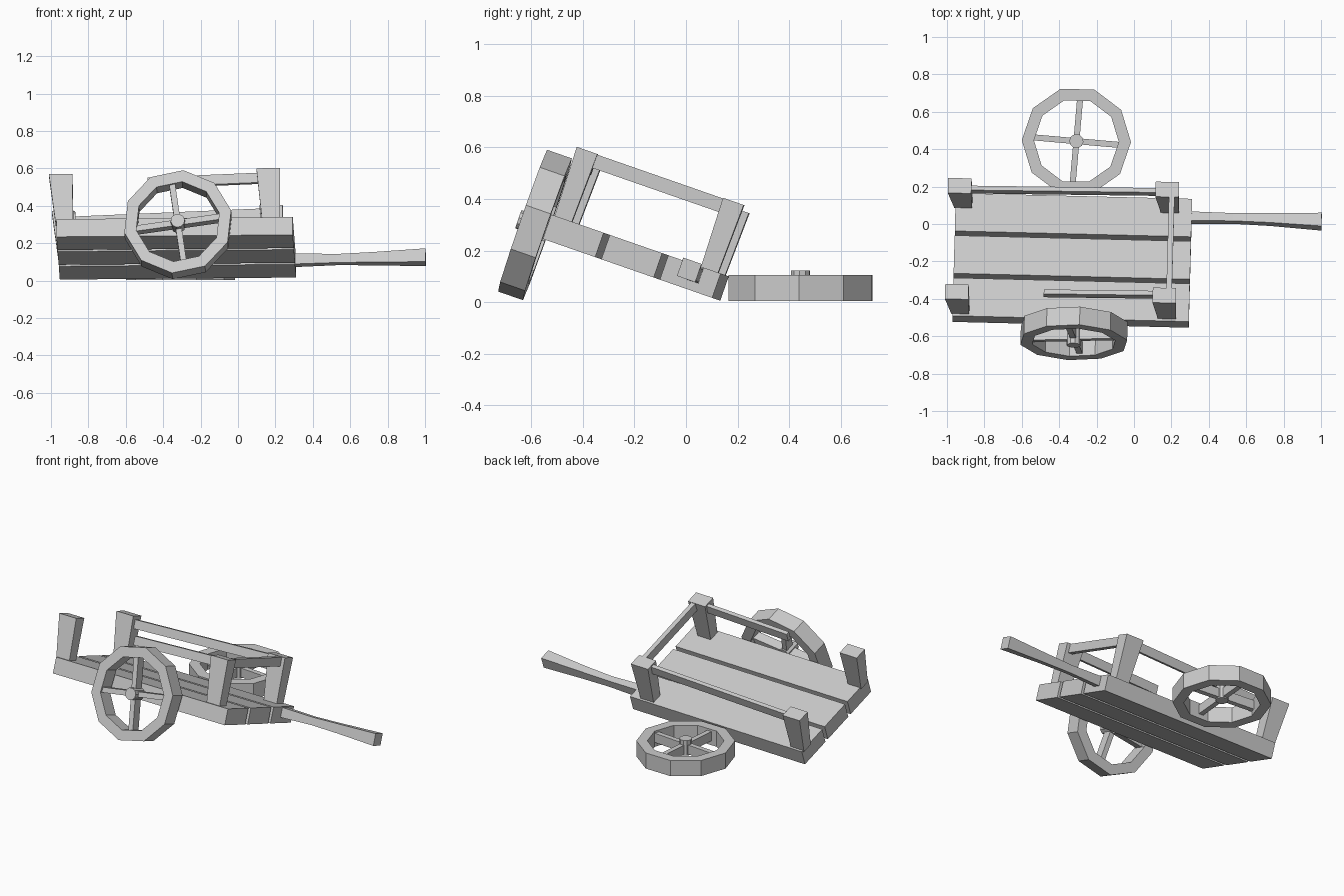
import bpy, bmesh
from math import radians, cos, sin, pi
from mathutils import Matrix, Vector

cube = bpy.data.objects.get("Cube")
if cube:
    bpy.data.objects.remove(cube, do_unlink=True)

GREY = (0.6, 0.6, 0.6, 1)
wood = bpy.data.materials.new("weathered_grey_wood")
wood.use_nodes = True
wood.diffuse_color = GREY
wood.node_tree.nodes["Principled BSDF"].inputs["Base Color"].default_value = GREY

# Tilted frame of the collapsed cart, origin at the middle of the bed top
CART = (Matrix.Translation((-0.33, -0.178, 0.22))
        @ Matrix.Rotation(radians(-19.2), 4, 'X')
        @ Matrix.Rotation(radians(-1.5), 4, 'Z'))


def finish(name, bm, matrix):
    bmesh.ops.recalc_face_normals(bm, faces=bm.faces)
    mesh = bpy.data.meshes.new(name)
    bm.to_mesh(mesh)
    bm.free()
    mesh.materials.append(wood)
    obj = bpy.data.objects.new(name, mesh)
    obj.matrix_world = matrix
    bpy.context.collection.objects.link(obj)
    return obj


def loft(bm, rings, closed=False):
    """Skin matching rings of points; cap the ends or join last to first."""
    loops = [[bm.verts.new(p) for p in ring] for ring in rings]
    n = len(loops[0])
    pairs = list(zip(loops, loops[1:]))
    if closed:
        pairs.append((loops[-1], loops[0]))
    else:
        bm.faces.new(loops[0])
        bm.faces.new(loops[-1])
    for a, b in pairs:
        for i in range(n):
            j = (i + 1) % n
            bm.faces.new((a[i], a[j], b[j], b[i]))


def section(centre, u, v):
    """Rectangle around a centre, spanned by two half-vectors."""
    c, u, v = Vector(centre), Vector(u), Vector(v)
    return [c - u - v, c + u - v, c + u + v, c - u + v]


def beam(name, stations, axis, matrix=CART):
    """Square timber through (centre, width, height) stations along an axis."""
    bm = bmesh.new()
    rings = []
    for centre, w, h in stations:
        if axis == 'X':
            u, v = (0, w / 2, 0), (0, 0, h / 2)
        elif axis == 'Y':
            u, v = (w / 2, 0, 0), (0, 0, h / 2)
        else:
            u, v = (w / 2, 0, 0), (0, h / 2, 0)
        rings.append(section(centre, u, v))
    loft(bm, rings)
    return finish(name, bm, matrix)


def polygon(radius, z, sides, turn=0.0):
    return [(radius * cos(turn + 2 * pi * i / sides),
             radius * sin(turn + 2 * pi * i / sides), z) for i in range(sides)]


def wheel(name, matrix):
    """Ten-sided rim, four spokes and a hub standing proud of one face."""
    bm = bmesh.new()
    outer, inner, half, turn = 0.292, 0.227, 0.051, radians(4)
    loft(bm, [polygon(outer, -half, 10, turn), polygon(outer, half, 10, turn),
              polygon(inner, half, 10, turn), polygon(inner, -half, 10, turn)],
         closed=True)
    for k in range(4):
        spin = Matrix.Rotation(k * pi / 2, 3, 'Z')
        loft(bm, [[spin @ p for p in section((x, 0, 0.008), (0, 0.016, 0), (0, 0, 0.03))]
                  for x in (0.02, 0.235)])
    loft(bm, [polygon(0.038, -0.03, 10), polygon(0.038, 0.068, 10)])
    return finish(name, bm, matrix)


# Bed planks
LENGTH, PLANK, GAP, THICK = 0.632, 0.215, 0.025, 0.1
for i, place in enumerate(("front", "middle", "back")):
    y = (i - 1) * (PLANK + GAP)
    beam(place + "_bed_plank",
         [((x, y, -THICK / 2), PLANK, THICK) for x in (-LENGTH, LENGTH)], 'X')

# Corner posts, wider at the top
for side, base_x, top_x, height in (("left", 0.515, 0.5, 0.28),
                                    ("right", -0.59, -0.61, 0.257)):
    for place, sign in (("front", -1), ("back", 1)):
        y = 0.3 * sign
        beam(place + "_" + side + "_post",
             [((base_x, y, -0.01), 0.095, 0.07), ((top_x, y, height), 0.125, 0.085)], 'Z')


# Side rails slope gently down; the front one is snapped short
def rail_height(x):
    return 0.245 + 0.036 * (x - 0.5)


for name, y, end in (("back_rail", 0.297, -0.6), ("broken_front_rail", -0.285, -0.145)):
    beam(name, [((x, y, rail_height(x)), 0.025, 0.055) for x in (end, 0.5)], 'X')

# Cross rail between the two posts at the shaft end
beam("cross_rail", [((0.525, y, 0.25), 0.03, 0.055) for y in (-0.3, 0.3)], 'Y')

# Pulling shaft, waisted towards the middle
beam("shaft", [((0.6, 0.252, -0.035), 0.052, 0.062),
               ((0.85, 0.254, -0.033), 0.044, 0.048),
               ((1.05, 0.252, -0.03), 0.053, 0.057),
               ((1.327, 0.246, -0.027), 0.075, 0.075)], 'X')

# One wheel still on the cart, one lying flat on the ground
wheel("mounted_wheel", CART @ Matrix.Translation((0.02, -0.41, -0.059))
      @ Matrix.Rotation(pi / 2, 4, 'X') @ Matrix.Rotation(radians(8), 4, 'Z'))
wheel("fallen_wheel", Matrix.Translation((-0.308, 0.443, 0.055))
      @ Matrix.Rotation(radians(-5), 4, 'Z'))
